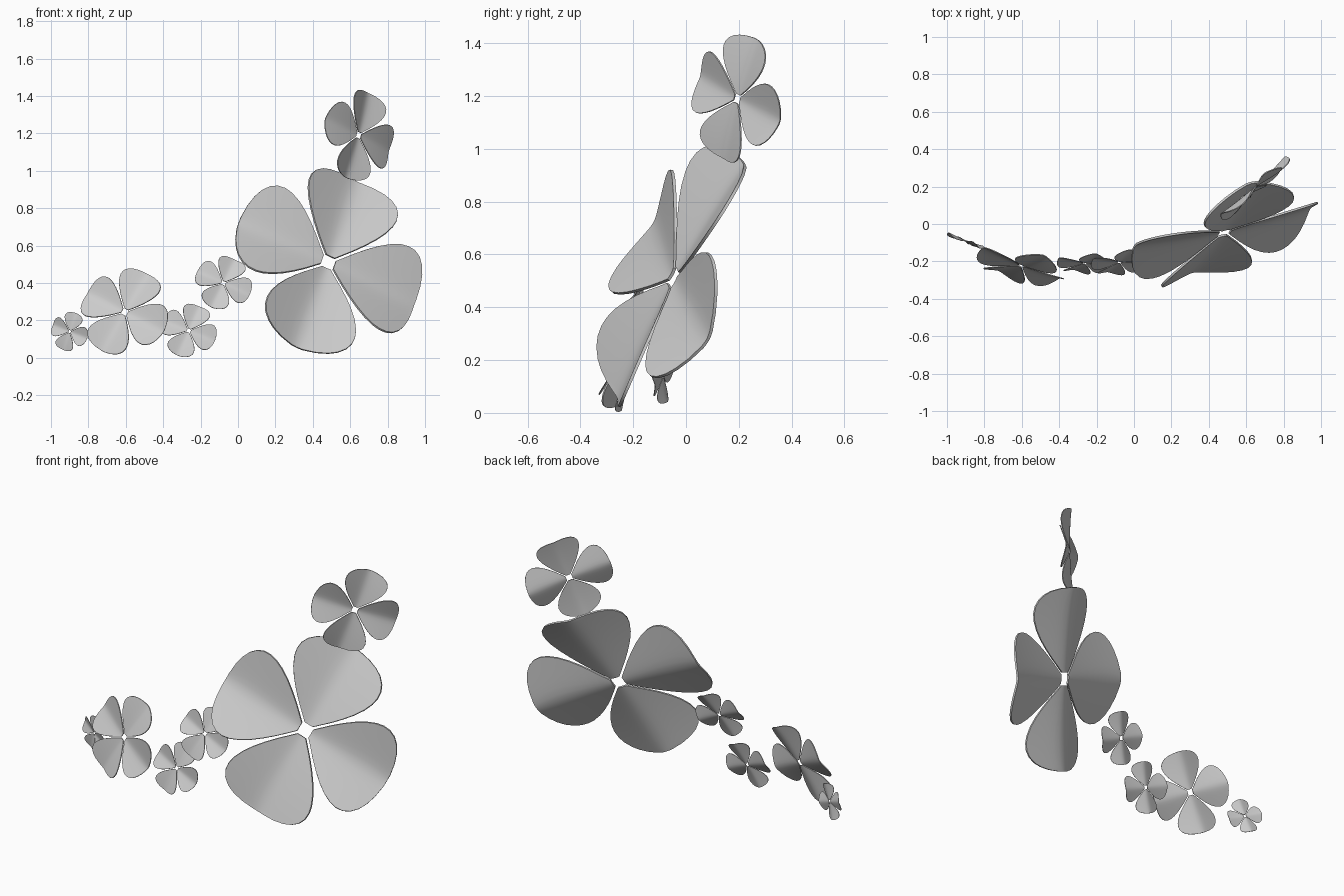
import bpy, math
from mathutils import Vector, Matrix

if "Cube" in bpy.data.objects:
    bpy.data.objects.remove(bpy.data.objects["Cube"])

# petal outline: (distance from flower centre, half width), for unit petal length
OUTLINE = [(.07, .05), (.13, .11), (.22, .2), (.32, .29), (.42, .37), (.52, .435),
           (.62, .48), (.70, .497), (.78, .49), (.85, .455), (.91, .39), (.95, .31),
           (.98, .2), (.995, .07)]
COLS = 14
SLOPE, SOFT = .34, .08       # crease steepness and softness
DROOP = .06                  # petal tips bend slightly backwards
TURN = math.radians(-2.5)    # small clockwise spin of every flower


def flower_mesh():
    """Four creased petals around a small square opening, unit radius, facing +z."""
    verts, faces = [], []
    for k in range(4):
        rot = Matrix.Rotation(k * math.pi / 2 + TURN, 3, 'Z')
        base = len(verts)
        for r, w in OUTLINE:
            for j in range(COLS + 1):
                v = w * (2 * j / COLS - 1)
                lift = SLOPE * (math.sqrt(v * v + SOFT * SOFT) - SOFT) - DROOP * r * r
                verts.append(rot @ Vector((r, v, lift)))
        n = COLS + 1
        for i in range(len(OUTLINE) - 1):
            for j in range(COLS):
                a = base + i * n + j
                faces.append((a, a + n, a + n + 1, a + 1))
    me = bpy.data.meshes.new("flower")
    me.from_pydata(verts, [], faces)
    return me


def add_flower(name, centre, right, up, size):
    """Place a flower by its centre and the directions of its right and upper petals."""
    x, y = Vector(right).normalized(), Vector(up).normalized()
    d = x.dot(y) / 2
    x, y = (x - d * y).normalized(), (y - d * x).normalized()
    z = x.cross(y).normalized()
    y = z.cross(x)
    rot = Matrix((x, y, z)).transposed()
    me = flower_mesh()
    me.transform(Matrix.Translation(centre) @ rot.to_4x4() @ Matrix.Scale(size, 4))
    ob = bpy.data.objects.new(name, me)
    bpy.context.collection.objects.link(ob)
    # thin petal thickness
    mod = ob.modifiers.new("thickness", 'SOLIDIFY')
    mod.thickness = .022 * size
    mod.offset = 0
    bpy.ops.object.select_all(action='DESELECT')
    ob.select_set(True)
    bpy.context.view_layer.objects.active = ob
    bpy.ops.object.modifier_apply(modifier="thickness")
    bpy.ops.object.shade_smooth_by_angle(angle=math.radians(40))


# name, centre, right petal direction, upper petal direction, petal length
FLOWERS = [
    ("large_flower", (.482, -.045, .51), (.48, .10, -.235), (.11, .23, .47), .53),
    ("top_flower", (.645, .195, 1.19), (.18, .16, -.09), (.045, .05, .235), .243),
    ("upper_small_flower", (-.078, -.205, .40), (.145, -.008, -.06), (.055, .06, .13), .154),
    ("lower_small_flower", (-.263, -.21, .145), (.138, -.02, -.055), (.047, .045, .138), .15),
    ("medium_flower", (-.605, -.222, .245), (.195, -.08, -.105), (.1, .05, .22), .243),
    ("end_flower", (-.90, -.088, .14), (.09, -.035, -.03), (.032, -.011, .1), .105),
]
for f in FLOWERS:
    add_flower(*f)
